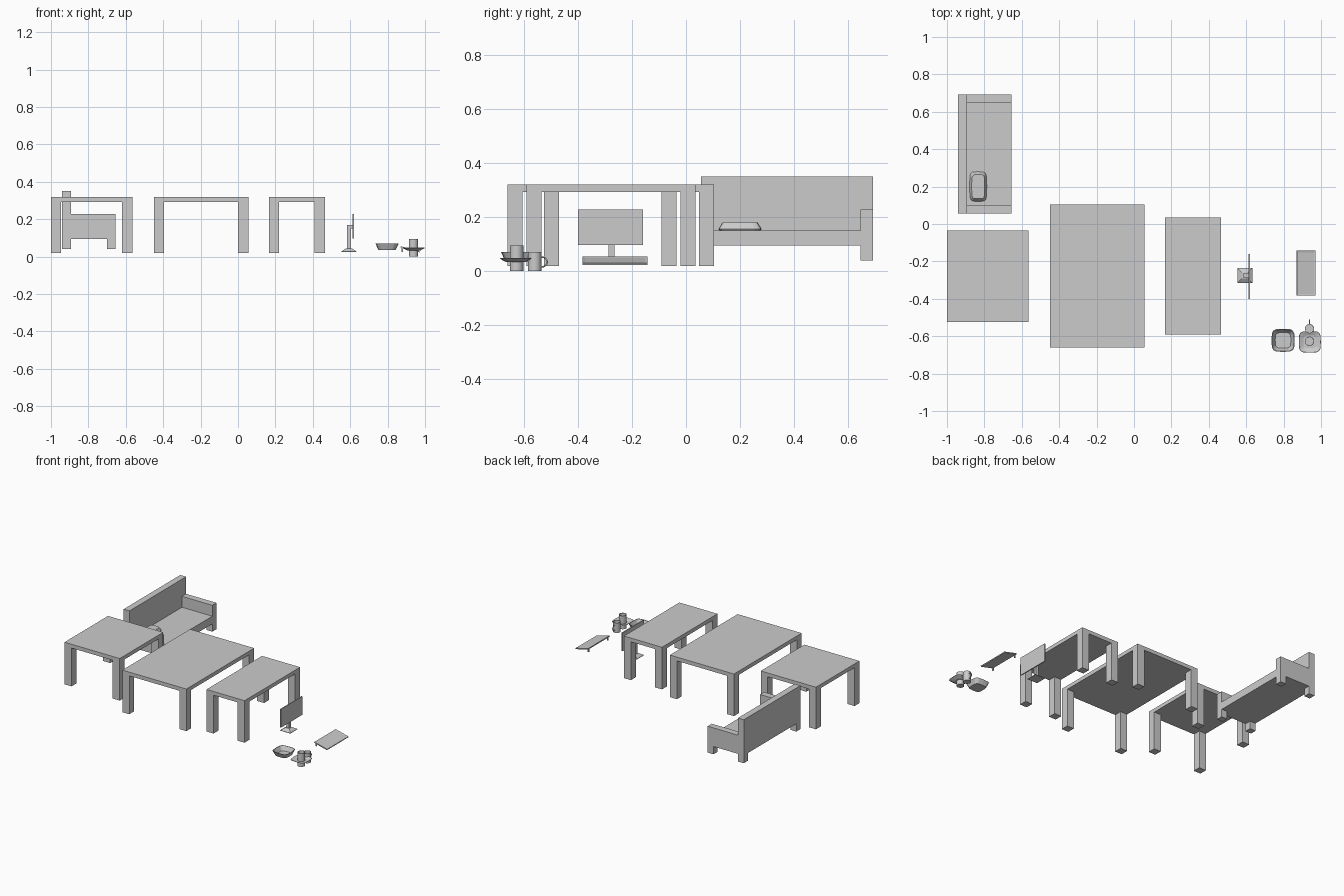
import bpy, bmesh, math
from mathutils import Matrix, Vector

if "Cube" in bpy.data.objects:
    bpy.data.objects.remove(bpy.data.objects["Cube"])

grey = bpy.data.materials.new("light_grey")
grey.use_nodes = True
COLOUR = (0.6, 0.6, 0.6, 1)
grey.diffuse_color = COLOUR
grey.node_tree.nodes["Principled BSDF"].inputs["Base Color"].default_value = COLOUR


def finish(name, bm):
    bmesh.ops.recalc_face_normals(bm, faces=bm.faces)
    mesh = bpy.data.meshes.new(name)
    bm.to_mesh(mesh)
    bm.free()
    mesh.materials.append(grey)
    ob = bpy.data.objects.new(name, mesh)
    bpy.context.collection.objects.link(ob)
    return ob


def box(name, x0, x1, y0, y1, z0, z1):
    bm = bmesh.new()
    bmesh.ops.create_cube(bm, size=1)
    bmesh.ops.scale(bm, vec=(x1 - x0, y1 - y0, z1 - z0), verts=bm.verts)
    bmesh.ops.translate(bm, vec=((x0 + x1) / 2, (y0 + y1) / 2, (z0 + z1) / 2), verts=bm.verts)
    return finish(name, bm)


def loft(name, x, y, rings, sides=16, power=2.0, turn=0.0):
    """Stack superellipse rings (half x, half y, z) and cap both ends."""
    bm = bmesh.new()
    loops = []
    for hx, hy, z in rings:
        loop = []
        for i in range(sides):
            a = math.tau * i / sides + turn
            c, s = math.cos(a), math.sin(a)
            px = math.copysign(abs(c) ** (2 / power), c) * hx
            py = math.copysign(abs(s) ** (2 / power), s) * hy
            loop.append(bm.verts.new((x + px, y + py, z)))
        loops.append(loop)
    for a, b in zip(loops, loops[1:]):
        for i in range(sides):
            j = (i + 1) % sides
            bm.faces.new((a[i], a[j], b[j], b[i]))
    bm.faces.new(loops[0])
    bm.faces.new(loops[-1])
    return finish(name, bm)


# Three tables: slab top on four corner legs
LEG, FLOOR, TOP = 0.055, 0.02, 0.32
for name, x0, x1, y0, y1 in (("side_table", -1, -0.565, -0.525, -0.035),
                             ("dining_table", -0.45, 0.055, -0.66, 0.103),
                             ("narrow_table", 0.165, 0.465, -0.59, 0.035)):
    box(name + "_top", x0, x1, y0, y1, TOP - 0.027, TOP)
    for lx in (x0, x1 - LEG):
        for ly in (y0, y1 - LEG):
            box(name + "_leg", lx, lx + LEG, ly, ly + LEG, FLOOR, TOP - 0.027)

# Sofa: back panel, seat, arms and feet
SX0, SX1, SY0, SY1, T = -0.94, -0.655, 0.055, 0.692, 0.046
box("sofa_back", SX0, SX0 + T, SY0, SY1, 0.095, 0.35)
box("sofa_seat", SX0 + T, SX1, SY0 + T, SY1 - T, 0.095, 0.15)
for y in (SY0, SY1 - T):
    box("sofa_arm", SX0 + T, SX1, y, y + T, 0.095, 0.228)
    for x in (SX0, SX1 - T):
        box("sofa_foot", x, x + T, y, y + T, 0.04, 0.095)

# Cushion on the seat
loft("cushion", -0.833, 0.2, [(0.042, 0.075, 0.15), (0.046, 0.08, 0.156),
                              (0.035, 0.065, 0.18)], power=5)

# Screen on a stand, facing +x
R = math.sqrt(2)
loft("screen_base", 0.593, -0.275, [(0.04 * R, 0.04 * R, 0.025), (0.04 * R, 0.04 * R, 0.028),
                                    (0.017 * R, 0.017 * R, 0.043)], sides=4, turn=math.pi / 4)
box("screen_post", 0.582, 0.604, -0.287, -0.265, 0.04, 0.17)
box("screen_bracket", 0.604, 0.614, -0.287, -0.265, 0.15, 0.17)
box("screen_panel", 0.613, 0.62, -0.4, -0.16, 0.097, 0.228)

# Keyboard: tilted slab with a recessed key field and two feet
bm = bmesh.new()
bmesh.ops.create_cube(bm, size=1)
bmesh.ops.scale(bm, vec=(0.104, 0.24, 0.007), verts=bm.verts)
bm.faces.ensure_lookup_table()
top = [f for f in bm.faces if f.normal.z > 0.9]
bmesh.ops.inset_region(bm, faces=top, thickness=0.012, depth=-0.002)
tilt = Matrix.Translation((0.92, -0.263, 0.039)) @ Matrix.Rotation(math.radians(14), 4, "Y")
bmesh.ops.transform(bm, matrix=tilt, verts=bm.verts)
finish("keyboard", bm)
for y in (-0.376, -0.158):
    box("keyboard_foot", 0.873, 0.881, y, y + 0.008, 0.024, 0.047)

# Bowl: outer wall, rim, inner wall, floor
loft("bowl", 0.797, -0.622, [(0.046, 0.046, 0.036), (0.062, 0.062, 0.07),
                             (0.058, 0.058, 0.07), (0.042, 0.042, 0.041)], power=4)

# Shallow dish
loft("dish", 0.94, -0.63, [(0.035, 0.035, 0.033), (0.059, 0.058, 0.046),
                           (0.058, 0.057, 0.048), (0.034, 0.034, 0.037)], power=4)


# Round open cups
def cup(name, x, y, r, h):
    ri = r - 0.003
    ob = loft(name, x, y, [(r, r, 0), (r, r, h), (ri, ri, h), (ri, ri, 0.05)], sides=20)
    bpy.context.view_layer.objects.active = ob
    bpy.ops.object.select_all(action="DESELECT")
    ob.select_set(True)
    bpy.ops.object.shade_smooth_by_angle(angle=math.radians(35))


cup("tall_cup", 0.938, -0.627, 0.025, 0.095)
cup("mug", 0.938, -0.56, 0.025, 0.07)

# Mug handle: bent tube
curve = bpy.data.curves.new("mug_handle", "CURVE")
curve.dimensions = "3D"
curve.bevel_depth = 0.003
curve.bevel_resolution = 1
spline = curve.splines.new("POLY")
spline.points.add(8)
for i, p in enumerate(spline.points):
    a = math.pi * (i / 8 - 0.5)
    p.co = (0.938, -0.537 + 0.024 * math.cos(a), 0.034 + 0.019 * math.sin(a), 1)
curve.materials.append(grey)
bpy.context.collection.objects.link(bpy.data.objects.new("mug_handle", curve))
